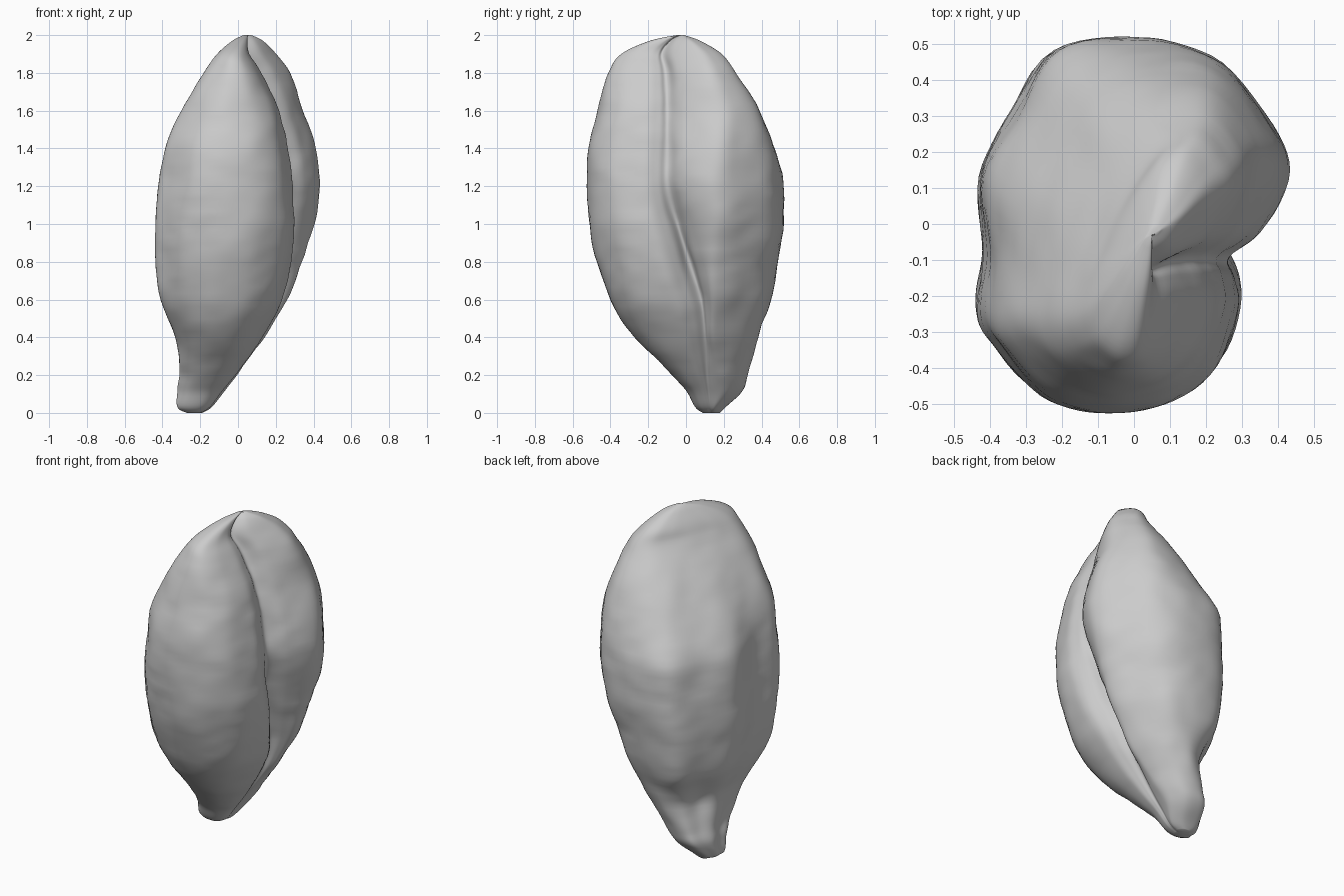
import bpy
import bmesh
from mathutils import Vector, noise

STEPS = 6          # spline samples between control points

# Stations up the grain: height, left and right extent, front and back extent,
# edge of the front lobe, crease position, crease depth
STATIONS = [
    (0, -.27, -.19, .09, .18, -.2, .13, 0),
    (.03, -.32, -.14, .05, .21, -.15, .13, 0),
    (.12, -.32, -.07, 0, .3, -.08, .12, .01),
    (.22, -.31, .01, -.09, .33, 0, .11, .02),
    (.4, -.335, .14, -.27, .385, .13, .1, .04),
    (.6, -.41, .26, -.4, .45, .235, .08, .08),
    (.8, -.435, .34, -.47, .485, .28, .02, .1),
    (1, -.435, .405, -.51, .515, .3, -.04, .09),
    (1.2, -.42, .43, -.525, .515, .29, -.09, .025),
    (1.4, -.385, .41, -.515, .48, .26, -.09, .02),
    (1.6, -.3, .345, -.465, .41, .215, -.09, .025),
    (1.8, -.18, .27, -.41, .28, .125, -.1, .02),
    (1.9, -.11, .2, -.34, .2, .06, -.12, .015),
    (1.97, -.03, .13, -.19, .08, .05, -.08, .01),
    (2, .03, .07, -.05, -.01, .05, -.03, 0),
]

# Outlines of the back lobe and far side, as fractions of the section's box:
# at the belly, at the slanting top ridge, and at the hollow above the germ
BELLY = [(1, .65), (.93, .79), (.75, .95), (.5, 1), (.25, .97),
         (.12, .81), (.01, .63), (.02, .42), (0, .26), (.06, .17)]
RIDGE = [(1, .76), (.95, .89), (.8, .98), (.6, .95), (.43, .83),
         (.28, .67), (.15, .5), (.05, .36), (0, .22), (.05, .11)]
HOLLOW = [(1, .65), (.93, .8), (.75, .94), (.52, 1), (.32, .92),
          (.2, .75), (.05, .62), (.01, .42), (.02, .27), (.08, .17)]
# Outline of the front lobe: fraction across to its edge, fraction back to the crease
FRONT = [(.23, .11), (.46, 0), (.72, .05), (.92, .3), (1, .66)]


def mix(a, b, t):
    return a + (b - a) * t


def spline(points, closed=False):
    """Smooth curve through points of any dimension."""
    n = len(points)
    pick = (lambda i: points[i % n]) if closed else (
        lambda i: points[max(0, min(n - 1, i))])
    out = []
    for i in range(n if closed else n - 1):
        p, a, b, q = (Vector(pick(i + k)) for k in (-1, 0, 1, 2))
        for s in range(STEPS):
            t = s / STEPS
            out.append(.5 * (2 * a + (b - p) * t
                             + (2 * p - 5 * a + 4 * b - q) * t * t
                             + (3 * a - p - 3 * b + q) * t ** 3))
    if not closed:
        out.append(Vector(points[-1]))
    return out


def back_outline(z):
    """Belly outline, changing to the ridge near the top and the hollow low down."""
    ridge = max(0, min(1, (z - 1.25) / .6))
    hollow = max(0, 1 - abs(z - .36) / .2)
    for belly, top, low in zip(BELLY, RIDGE, HOLLOW):
        point = Vector(belly)
        yield point.lerp(Vector(top), ridge).lerp(Vector(low), hollow)


def section(station):
    """Two-lobed closed outline at one height."""
    z, left, right, front, back, edge, crease, depth = station
    outline = [(mix(left, right, u), mix(front, back, v)) for u, v in back_outline(z)]
    outline += [(mix(left, edge, u), mix(front, crease, v)) for u, v in FRONT]
    floor = edge - depth
    peak = outline[0]
    outline.append((edge - depth * .4, mix(front, crease, .87)))
    outline.append((floor, crease))
    outline.append((mix(floor, peak[0], .55), mix(crease, peak[1], .3)))
    return [Vector((p[0], p[1], z)) for p in spline(outline, closed=True)]


def wrinkle(p):
    """Slight unevenness of the dry skin."""
    broad = noise.noise(p * 5) * .008
    fine = noise.noise(Vector((p.x * 9, p.y * 9, p.z * 16))) * .004
    return (broad + fine) * min(1, p.z * 4, (2 - p.z) * 4)


cube = bpy.data.objects.get("Cube")
if cube:
    bpy.data.objects.remove(cube, do_unlink=True)

# Loft the skin through the sections
bm = bmesh.new()
rings = [[bm.verts.new(p) for p in section(s)] for s in spline(STATIONS)]
count = len(rings[0])
for low, high in zip(rings, rings[1:]):
    for i in range(count):
        j = (i + 1) % count
        bm.faces.new((low[i], low[j], high[j], high[i]))

# Close both tips
for ring in (rings[0], rings[-1]):
    middle = sum((v.co for v in ring), Vector()) / count
    tip = bm.verts.new(middle)
    for i in range(count):
        bm.faces.new((ring[i], ring[(i + 1) % count], tip))
bmesh.ops.recalc_face_normals(bm, faces=bm.faces)

# Wrinkle the skin along its normals
bm.normal_update()
for v, offset in [(v, v.normal * wrinkle(v.co)) for v in bm.verts]:
    v.co += offset

mesh = bpy.data.meshes.new("grain_kernel")
bm.to_mesh(mesh)
bm.free()
kernel = bpy.data.objects.new("grain_kernel", mesh)
bpy.context.collection.objects.link(kernel)

# Plain grey skin
grey = bpy.data.materials.new("light_grey")
grey.use_nodes = True
colour = (.6, .6, .6, 1)
grey.diffuse_color = colour
grey.node_tree.nodes["Principled BSDF"].inputs["Base Color"].default_value = colour
mesh.materials.append(grey)

for face in mesh.polygons:
    face.use_smooth = True
